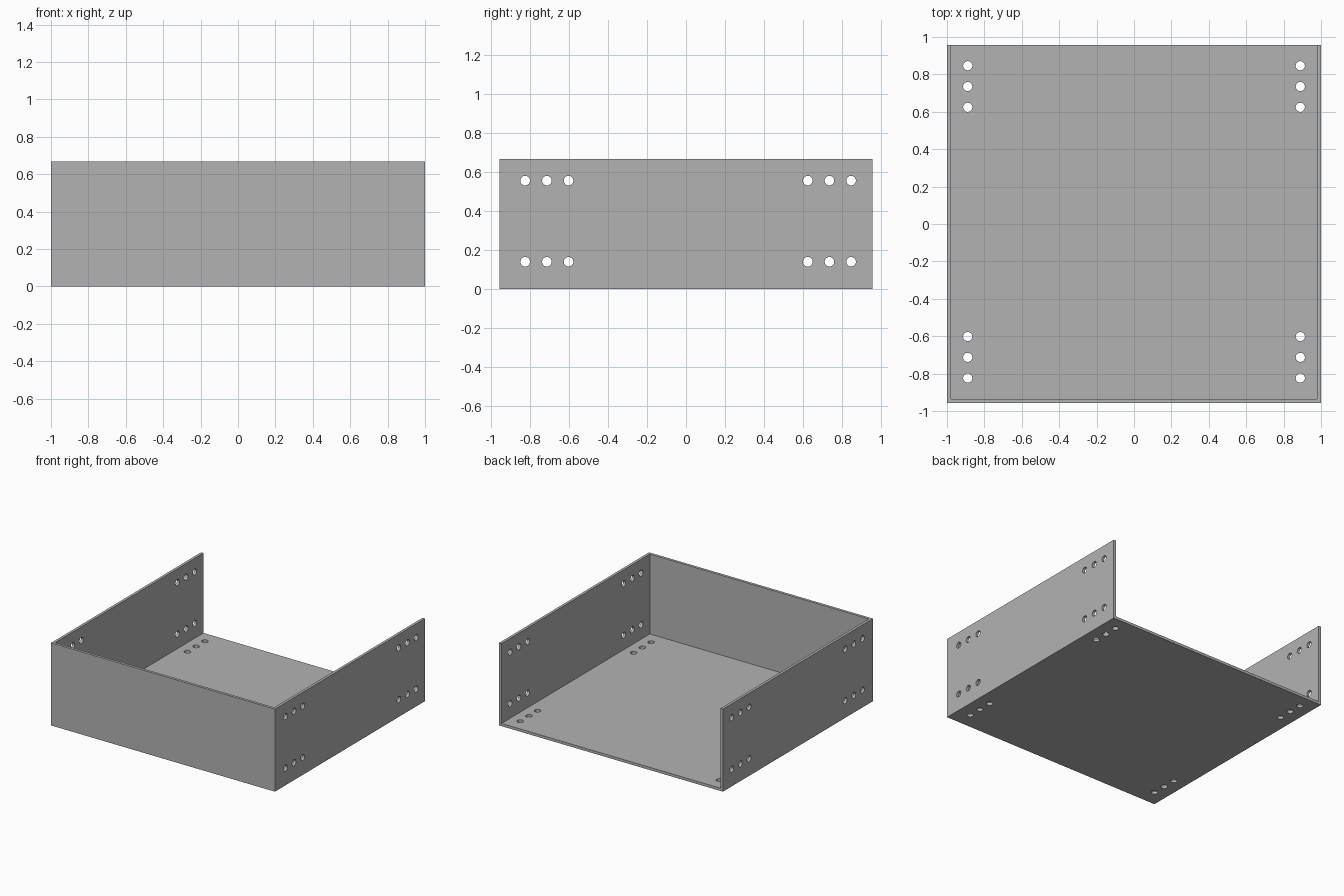
import bpy, math

if "Cube" in bpy.data.objects:
    bpy.data.objects.remove(bpy.data.objects["Cube"])

W, D, H, T = 1.0, 0.957, 0.667, 0.022   # half width, half depth, height, wall
R = 0.0245                              # hole radius
HOLE_Y = [-0.824, -0.713, -0.602, 0.624, 0.735, 0.846]

grey = bpy.data.materials.new("grey")
grey.diffuse_color = (0.45, 0.45, 0.45, 1)
grey.use_nodes = True
grey.node_tree.nodes["Principled BSDF"].inputs["Base Color"].default_value = grey.diffuse_color


def box(name, lo, hi):
    bpy.ops.mesh.primitive_cube_add(size=1, location=[(a + b) / 2 for a, b in zip(lo, hi)])
    ob = bpy.context.object
    ob.name = name
    ob.scale = [b - a for a, b in zip(lo, hi)]
    bpy.ops.object.transform_apply(location=True, rotation=True, scale=True)
    ob.data.materials.append(grey)
    return ob


def drill(name, loc, depth, rot=(0, 0, 0)):
    bpy.ops.mesh.primitive_cylinder_add(vertices=32, radius=R, depth=depth,
                                        location=loc, rotation=rot)
    ob = bpy.context.object
    ob.name = name
    ob.data.materials.append(grey)
    return ob


# Tray block and the cavity, open at the top and back
tray = box("tray", (-W, -D, 0), (W, D, H))
cutters = [box("cavity_cutter", (-W + T, -D + T, T), (W - T, D + 0.2, H + 0.2))]

# Rows of three holes near each corner of the side walls and floor
for y in HOLE_Y:
    for s in (-1, 1):
        cutters.append(drill("floor_hole_cutter", (s * 0.889, y, T / 2), 0.08))
        for z in (0.14, 0.556):
            cutters.append(drill("wall_hole_cutter", (s * (W - T / 2), y, z), 0.08,
                                 (0, math.pi / 2, 0)))

# Cut the cavity first, then all holes together
holes = bpy.data.collections.new("hole_cutters")
bpy.context.scene.collection.children.link(holes)
for c in cutters[1:]:
    holes.objects.link(c)
cut = tray.modifiers.new("cavity", 'BOOLEAN')
cut.operation, cut.solver, cut.object = 'DIFFERENCE', 'EXACT', cutters[0]
cut = tray.modifiers.new("holes", 'BOOLEAN')
cut.operation, cut.solver = 'DIFFERENCE', 'EXACT'
cut.operand_type, cut.collection = 'COLLECTION', holes

bpy.ops.object.select_all(action='DESELECT')
tray.select_set(True)
bpy.context.view_layer.objects.active = tray
for name in ("cavity", "holes"):
    bpy.ops.object.modifier_apply(modifier=name)
for c in cutters:
    bpy.data.objects.remove(c)
bpy.data.collections.remove(holes)
bpy.ops.object.shade_smooth_by_angle(angle=math.radians(30))
